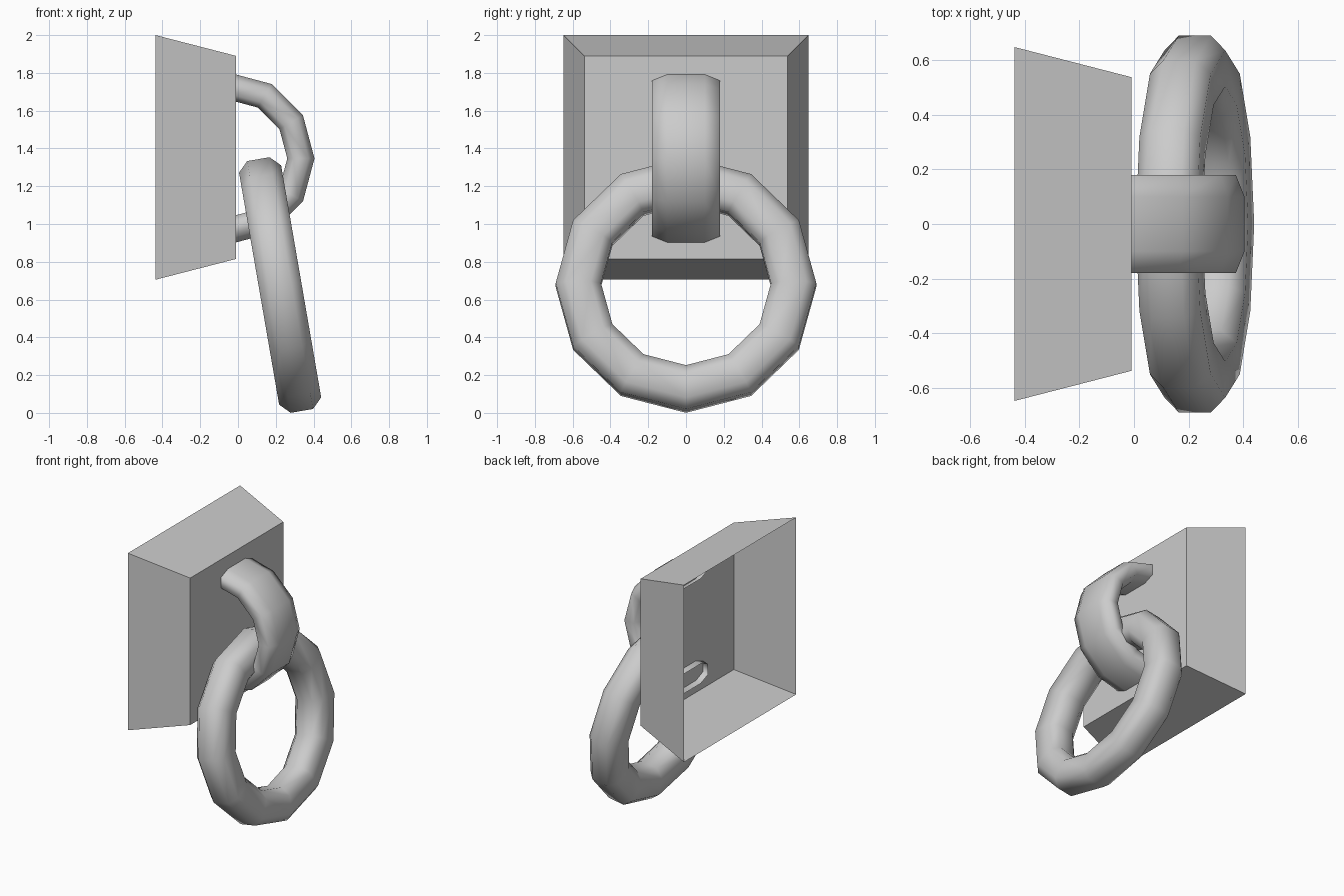
import bpy, bmesh
from math import sin, cos, pi, radians

if "Cube" in bpy.data.objects:
    bpy.data.objects.remove(bpy.data.objects["Cube"])


def finish(name, bm, smooth):
    bmesh.ops.recalc_face_normals(bm, faces=bm.faces)
    for f in bm.faces:
        f.smooth = smooth
    me = bpy.data.meshes.new(name)
    bm.to_mesh(me)
    bm.free()
    ob = bpy.data.objects.new(name, me)
    bpy.context.collection.objects.link(ob)
    return ob


def octagon(w, wf, h, hf):
    # chamfered section: (across, radial) half sizes and half flats
    return [(w, -hf), (w, hf), (wf, h), (-wf, h),
            (-w, hf), (-w, -hf), (-wf, -h), (wf, -h)]


def sweep(name, radius, section, start, steps, closed, place):
    # sweep a section round an arc; place(u, v, across) gives the 3D position
    bm = bmesh.new()
    rings = []
    for i in range(steps if closed else steps + 1):
        a = start + i * pi / 6
        rings.append([bm.verts.new(place((radius + r) * cos(a), (radius + r) * sin(a), s))
                      for s, r in section])
    n = len(section)
    for i in range(steps):
        p, q = rings[i], rings[(i + 1) % len(rings)]
        for j in range(n):
            k = (j + 1) % n
            bm.faces.new((p[j], p[k], q[k], q[j]))
    return finish(name, bm, True)


# Tapered wall block, open at the back
bm = bmesh.new()
loops = []
for x, y, z0, z1 in ((-0.437, 0.648, 0.705, 2.0), (-0.01, 0.538, 0.815, 1.89)):
    loops.append([bm.verts.new(c) for c in ((x, -y, z0), (x, y, z0), (x, y, z1), (x, -y, z1))])
for j in range(4):
    k = (j + 1) % 4
    bm.faces.new((loops[0][j], loops[0][k], loops[1][k], loops[1][j]))
bm.faces.new(loops[1])
finish("wall_block", bm, False)

# Half-round staple, open ends just behind the block's front face
sweep("staple", 0.383, octagon(0.18, 0.1, 0.072, 0.04), -pi / 2, 6, False,
      lambda u, v, s: (-0.05 + u, s, 1.347 + v))

# Hanging ring, tilted away from the wall at the bottom
t = radians(9.8)
sweep("hanging_ring", 0.57, octagon(0.113, 0.06, 0.12, 0.066), 0, 12, True,
      lambda u, v, s: (0.223 + s * cos(t) - 0.98 * v * sin(t), u,
                       0.677 + s * sin(t) + 0.98 * v * cos(t)))
